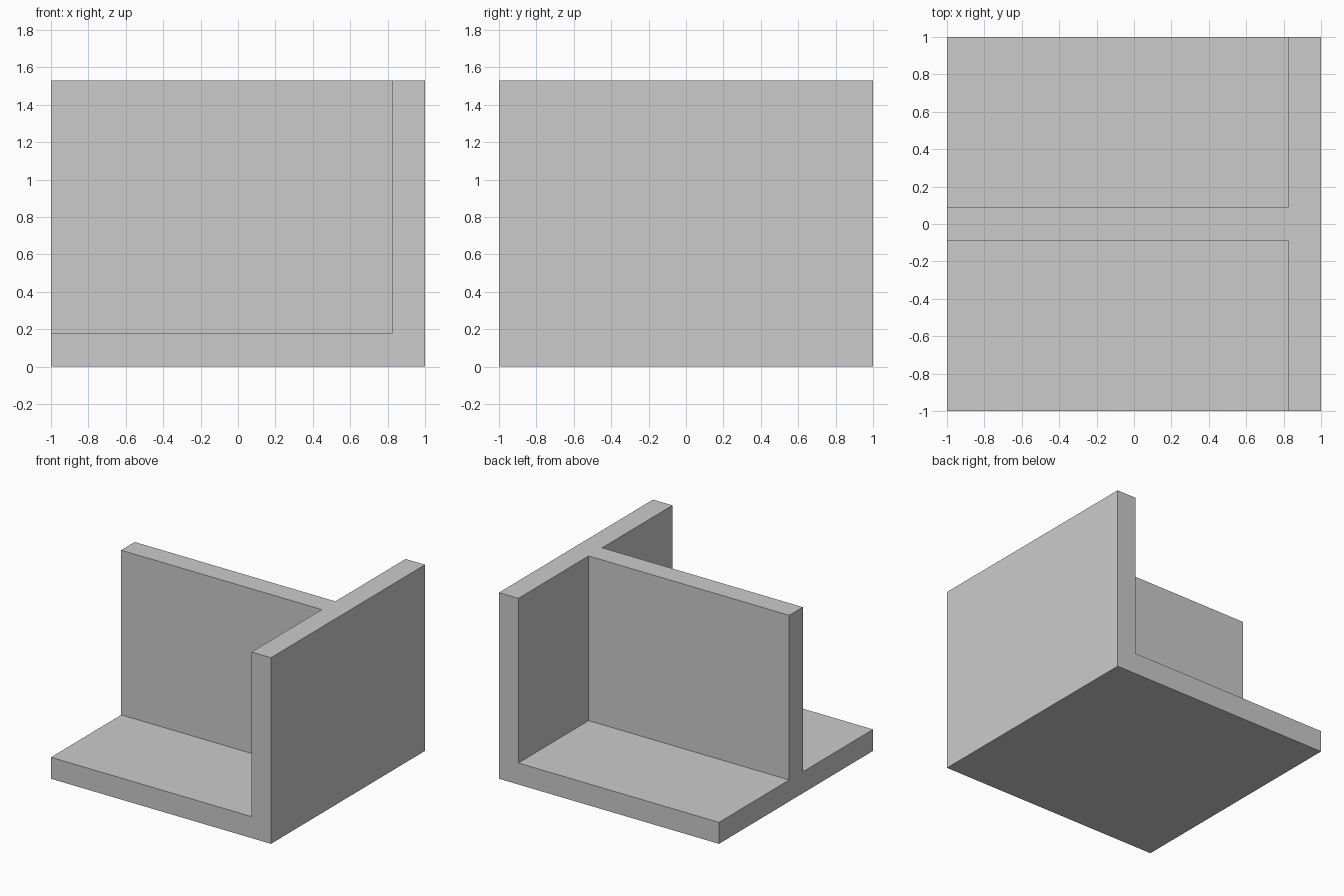
import bpy

if "Cube" in bpy.data.objects:
    bpy.data.objects.remove(bpy.data.objects["Cube"])

T = 3 / 17      # plate thickness
H = 26 / 17     # overall height


def box(name, lo, hi):
    size = [b - a for a, b in zip(lo, hi)]
    mid = [(a + b) / 2 for a, b in zip(lo, hi)]
    bpy.ops.mesh.primitive_cube_add(size=1, location=mid)
    ob = bpy.context.object
    ob.name = name
    ob.scale = size
    bpy.ops.object.transform_apply(location=True, rotation=False, scale=True)
    return ob


# Solid block that becomes base plate, end wall and centre rib
bracket = box("ribbed_bracket", (-1, -1, 0), (1, 1, H))

# One pocket on each side of the centre rib, open to the outside and top
for side, y0, y1 in (("front", -1.5, -T / 2), ("back", T / 2, 1.5)):
    cutter = box(side + "_pocket_cutter", (-1.5, y0, T), (1 - T, y1, H + 0.5))
    cutter.hide_render = True
    cutter.display_type = 'WIRE'
    mod = bracket.modifiers.new(side + "_pocket", 'BOOLEAN')
    mod.operation = 'DIFFERENCE'
    mod.solver = 'EXACT'
    mod.object = cutter
